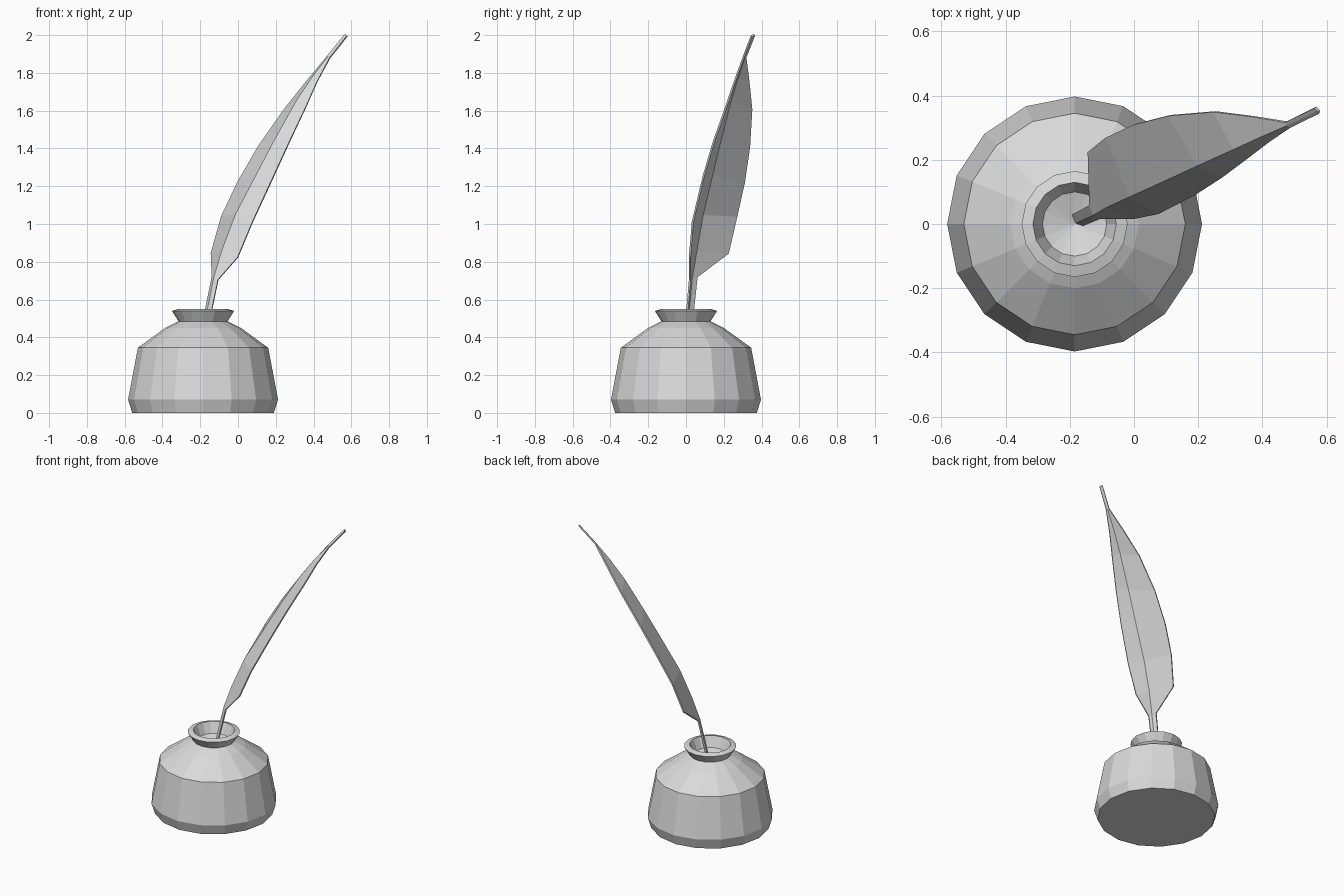
import bpy, bmesh, math
from mathutils import Vector

default_cube = bpy.data.objects.get("Cube")
if default_cube:
    bpy.data.objects.remove(default_cube, do_unlink=True)

# Single pale grey material
grey = bpy.data.materials.new("pale_grey")
grey.use_nodes = True
colour = (0.7, 0.7, 0.7, 1)
grey.diffuse_color = colour
grey.node_tree.nodes["Principled BSDF"].inputs["Base Color"].default_value = colour


def make_object(name, bm):
    """Turn a bmesh into a linked, flat-shaded object."""
    mesh = bpy.data.meshes.new(name)
    bm.to_mesh(mesh)
    bm.free()
    mesh.materials.append(grey)
    obj = bpy.data.objects.new(name, mesh)
    bpy.context.collection.objects.link(obj)
    return obj


def lathe(name, profile, sides, centre):
    """Revolve (radius, height) points; cap the first ring and close on a centre point."""
    bm = bmesh.new()
    rings = []
    for radius, height in profile[:-1]:
        ring = []
        for i in range(sides):
            angle = math.tau * i / sides
            ring.append(bm.verts.new(centre + Vector((radius * math.cos(angle),
                                                      radius * math.sin(angle), height))))
        rings.append(ring)
    bm.faces.new(list(reversed(rings[0])))
    for low, high in zip(rings, rings[1:]):
        for i in range(sides):
            j = (i + 1) % sides
            bm.faces.new((low[i], low[j], high[j], high[i]))
    middle = bm.verts.new(centre + Vector((0, 0, profile[-1][1])))
    for i in range(sides):
        bm.faces.new((rings[-1][i], rings[-1][(i + 1) % sides], middle))
    return make_object(name, bm)


# Faceted inkwell: base bevel, tapered body, shoulder, neck, flared lip, inner well
well_profile = [
    (0.375, 0), (0.397, 0.07), (0.345, 0.345), (0.2, 0.45), (0.13, 0.485),
    (0.165, 0.54), (0.13, 0.55), (0.1, 0.48), (0, 0.45),
]
lathe("inkwell", well_profile, 16, Vector((-0.185, 0, 0)))

# Quill: creased sheet, each station giving back edge, central rib and front edge
stations = [
    ((-.19, .03, .45), (-.18, .005, .44), (-.16, -.003, .44)),
    ((-.135, .06, .72), (-.125, .03, .715), (-.105, .02, .705)),
    ((-.14, .225, .845), (-.082, .055, .86), (0, .02, .825)),
    ((-.085, .27, 1.04), (-.01, .088, 1.05), (.077, .035, 1.01)),
    ((0, .31, 1.22), (.1, .138, 1.26), (.19, .093, 1.255)),
    ((.11, .338, 1.41), (.2, .184, 1.45), (.275, .148, 1.44)),
    ((.25, .35, 1.61), (.312, .235, 1.65), (.36, .212, 1.62)),
    ((.37, .335, 1.76), (.395, .273, 1.775), (.42, .258, 1.755)),
    ((.473, .318, 1.885), (.48, .31, 1.885), (.487, .303, 1.88)),
    ((.565, .363, 2), (.573, .355, 2), (.578, .347, 1.995)),
]
bm = bmesh.new()
rows = [[bm.verts.new(point) for point in station] for station in stations]
for low, high in zip(rows, rows[1:]):
    for i in range(2):
        bm.faces.new((low[i], low[i + 1], high[i + 1], high[i]))
quill = make_object("quill_feather", bm)
thickness = quill.modifiers.new("thickness", "SOLIDIFY")
thickness.thickness = 0.01
thickness.offset = 0
